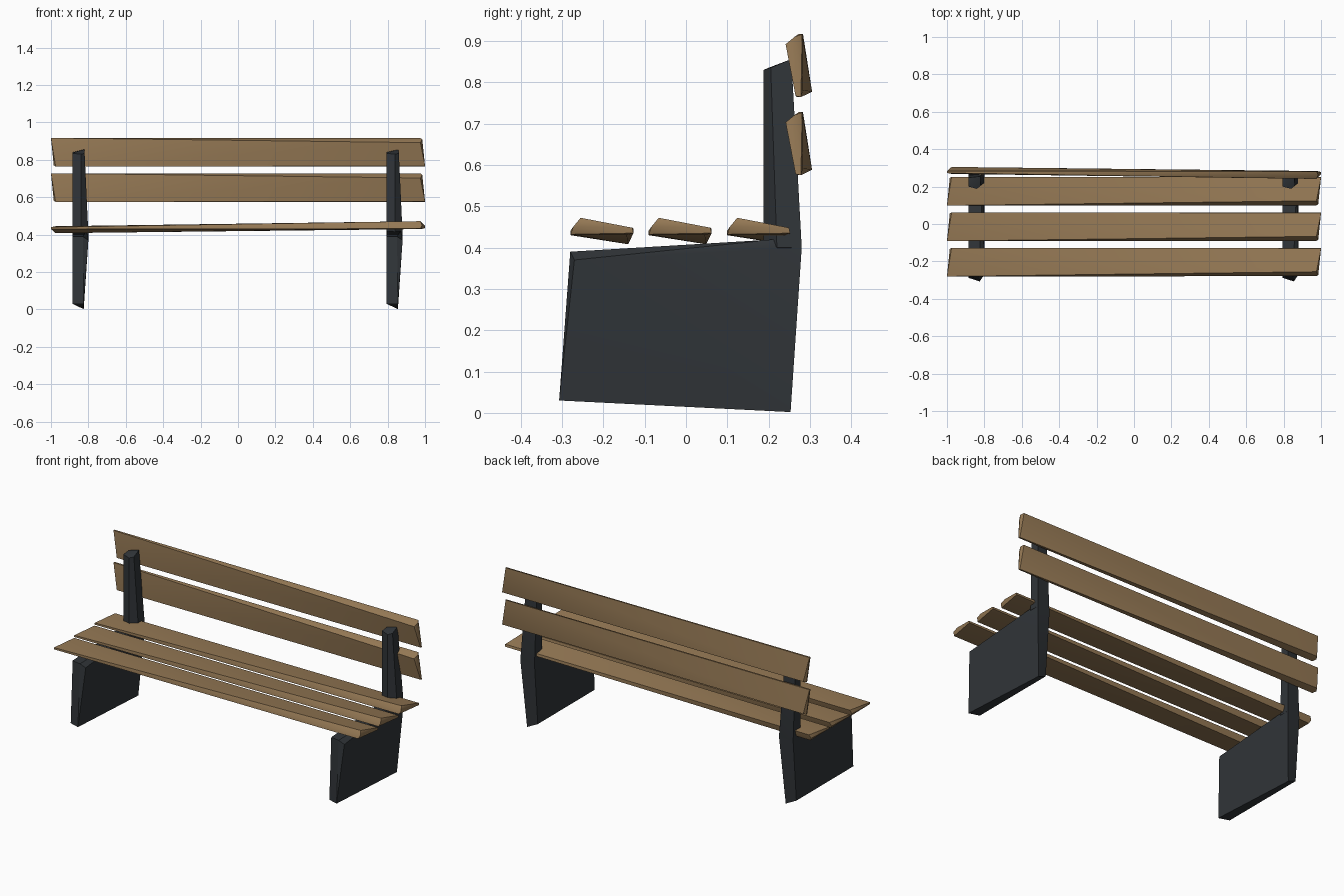
import bpy, bmesh, math


def material(name, rgb):
    m = bpy.data.materials.new(name)
    m.diffuse_color = (*rgb, 1)
    return m


WOOD = material("wood", (0.30, 0.19, 0.09))
IRON = material("dark_metal", (0.03, 0.035, 0.04))


def hull(name, points, mat):
    """Faceted convex block through the given corners."""
    bm = bmesh.new()
    for p in points:
        bm.verts.new(p)
    bmesh.ops.convex_hull(bm, input=bm.verts)
    bmesh.ops.recalc_face_normals(bm, faces=bm.faces)
    me = bpy.data.meshes.new(name)
    bm.to_mesh(me)
    bm.free()
    me.materials.append(mat)
    ob = bpy.data.objects.new(name, me)
    bpy.context.collection.objects.link(ob)
    bpy.context.view_layer.objects.active = ob
    ob.select_set(True)
    bpy.ops.object.shade_smooth_by_angle(angle=math.radians(30))
    ob.select_set(False)


# Plank corners: x along the plank, u across its width, v through its thickness
PLANK = [(-1, -0.077, -0.010), (-1, -0.077, 0.000), (-0.98, -0.06, 0.004),
         (-0.975, 0.076, 0.005), (-0.975, 0.063, -0.032), (-0.985, 0.07, -0.015),
         (0.975, -0.076, -0.008), (0.975, -0.052, 0.032), (0.985, -0.07, 0.01),
         (1, 0.073, 0.008), (1, 0.076, -0.005), (0.98, 0.06, -0.01)]

# Seat planks
for i, y in enumerate((-0.203, -0.014, 0.176)):
    hull(f"seat_plank_{i + 1}", [(x, y + u, 0.44 + v) for x, u, v in PLANK], WOOD)

# Backrest planks, the same plank stood upright
for i, z in enumerate((0.651, 0.84)):
    hull(f"back_plank_{i + 1}", [(x, 0.273 - v, z - u) for x, u, v in PLANK], WOOD)

# Side panel and upright, relative to the middle of each support
PANEL = [(-0.045, -0.288, 0.03), (0.015, -0.307, 0.03), (0.015, 0.253, 0.002),
         (-0.045, 0.24, 0.03), (-0.045, -0.27, 0.39), (0.01, -0.28, 0.39),
         (0.04, -0.27, 0.37), (0.04, 0.28, 0.40), (0.03, 0.22, 0.42),
         (-0.045, 0.22, 0.42), (-0.045, 0.27, 0.39)]
POST = [(-0.045, 0.20, 0.835), (0.0, 0.188, 0.83), (0.02, 0.205, 0.835),
        (0.018, 0.255, 0.856), (-0.045, 0.248, 0.84),
        (-0.045, 0.20, 0.40), (0.0, 0.188, 0.41), (0.04, 0.22, 0.40),
        (0.04, 0.28, 0.40), (0.01, 0.265, 0.365), (-0.045, 0.27, 0.39)]
for side, cx in (("left", -0.84), ("right", 0.84)):
    hull(f"{side}_side_panel", [(cx + x, y, z) for x, y, z in PANEL], IRON)
    hull(f"{side}_back_post", [(cx + x, y, z) for x, y, z in POST], IRON)
